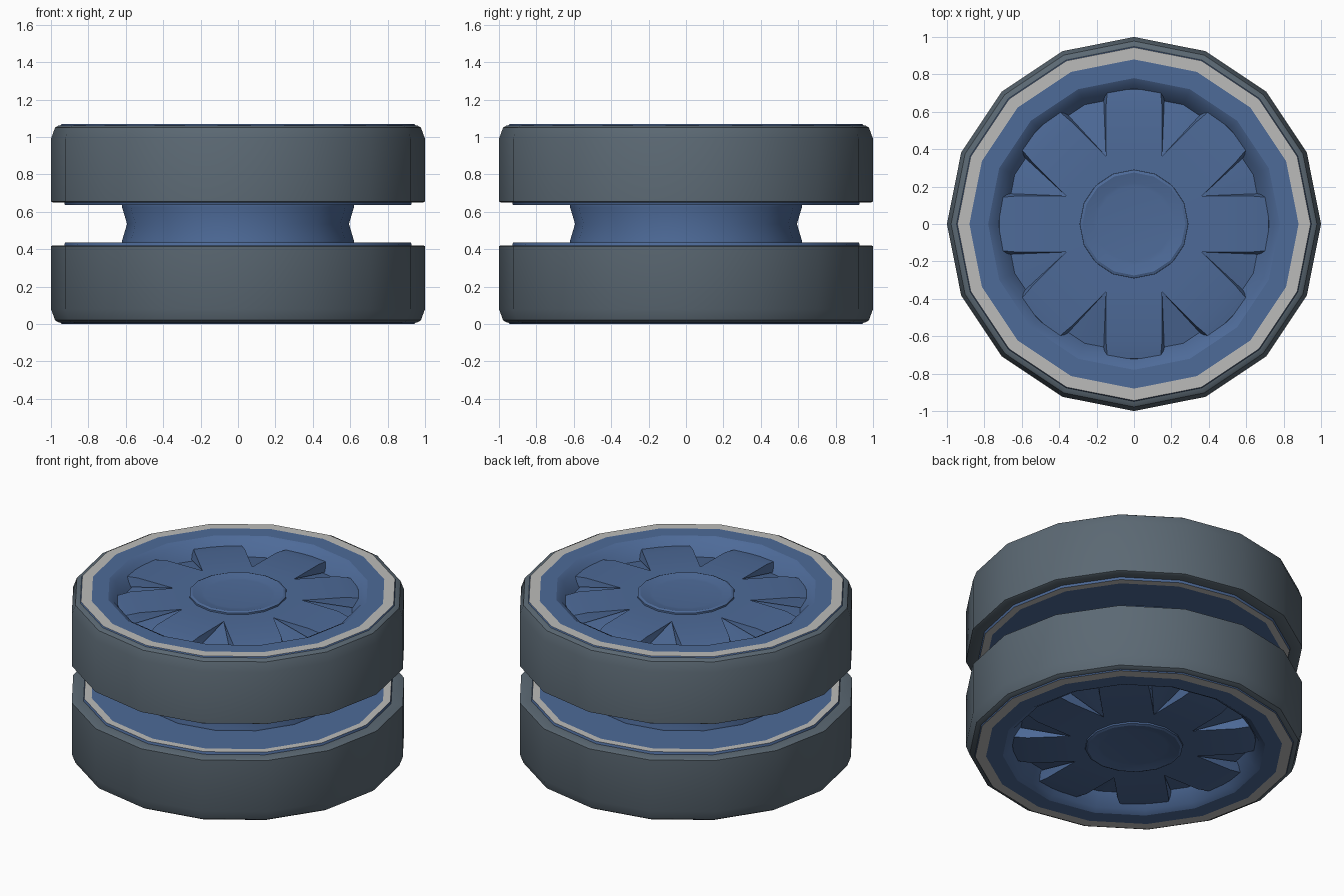
import bpy, bmesh
from math import cos, sin, pi, radians

cube = bpy.data.objects.get("Cube")
if cube:
    bpy.data.objects.remove(cube, do_unlink=True)

SIDES = 16
MID = 0.535   # height of the mirror plane between both wheels


def material(name, rgb):
    m = bpy.data.materials.new(name)
    m.use_nodes = True
    m.diffuse_color = (*rgb, 1)
    bsdf = m.node_tree.nodes["Principled BSDF"]
    bsdf.inputs["Base Color"].default_value = (*rgb, 1)
    bsdf.inputs["Roughness"].default_value = 0.8
    return m


GREY = material("tyre grey", (0.105, 0.14, 0.172))
BLUE = material("rim blue", (0.075, 0.145, 0.315))
WHITE = material("wall white", (0.50, 0.50, 0.49))


def finish(name, bm, mats):
    """Turn the bmesh into a smooth object mirrored to the lower wheel."""
    bmesh.ops.remove_doubles(bm, verts=bm.verts, dist=1e-5)
    me = bpy.data.meshes.new(name)
    bm.to_mesh(me)
    bm.free()
    for m in mats:
        me.materials.append(m)
    ob = bpy.data.objects.new(name, me)
    ob.location.z = MID
    bpy.context.collection.objects.link(ob)
    bpy.ops.object.select_all(action='DESELECT')
    ob.select_set(True)
    bpy.context.view_layer.objects.active = ob
    bpy.ops.object.shade_smooth_by_angle(angle=radians(28))
    mod = ob.modifiers.new("both wheels", 'MIRROR')
    mod.use_axis = (False, False, True)
    return ob


def lathe(name, profile, mats, painted=()):
    """Spin (radius, height) points; segments in painted use material 1."""
    bm = bmesh.new()
    for k in range(SIDES):
        a, b = 2 * pi * k / SIDES, 2 * pi * (k + 1) / SIDES
        for i, ((r0, z0), (r1, z1)) in enumerate(zip(profile, profile[1:])):
            pts = [(r0 * cos(a), r0 * sin(a), z0), (r0 * cos(b), r0 * sin(b), z0),
                   (r1 * cos(b), r1 * sin(b), z1), (r1 * cos(a), r1 * sin(a), z1)]
            if r0 == 0:
                pts.pop(1)
            if r1 == 0:
                pts.pop()
            f = bm.faces.new([bm.verts.new(p) for p in pts])
            f.material_index = int(i in painted)
    return finish(name, bm, mats)


# Tyre: outer tread with a bevelled shoulder
lathe("tyre", [(0.92, 0.115), (0.99, 0.115), (1.0, 0.12), (1.0, 0.455),
               (0.978, 0.515), (0.96, 0.526), (0.94, 0.528)], [GREY])

# Rim: inner face, white walls and the sloping recess
inner = [(0.55, 0.1), (0.88, 0.1), (0.925, 0.1), (0.93, 0.118)]
outer = [(0.952, 0.522), (0.944, 0.534), (0.88, 0.534), (0.78, 0.534),
         (0.745, 0.515), (0.69, 0.435), (0.36, 0.505)]
lathe("rim_inner_face", inner, [BLUE, WHITE], painted=(1,))
lathe("rim_outer_face", outer, [BLUE, WHITE], painted=(1,))

# Axle: waisted towards the mirror plane
lathe("axle", [(0.593, 0), (0.62, 0.09), (0.62, 0.102)], [BLUE])

# Hub cap with a shallow dish
lathe("hub_cap", [(0.292, 0.49), (0.29, 0.518), (0.275, 0.524),
                  (0.22, 0.512), (0.2, 0.51), (0, 0.51)], [BLUE])

# Spokes: eight wedges meeting at the centre, ends falling into the recess
bm = bmesh.new()
for k in range(8):
    c, s = cos(k * pi / 4), sin(k * pi / 4)

    def v(x, y, z):
        return bm.verts.new((x * c - y * s, x * s + y * c, z))

    hub = v(0, 0, 0.508)
    r, l = v(0.362, -0.15, 0.508), v(0.362, 0.15, 0.508)
    r1, l1 = v(0.62, -0.15, 0.506), v(0.62, 0.15, 0.506)
    r2, l2 = v(0.72, -0.142, 0.488), v(0.72, 0.142, 0.488)
    r3, l3 = v(0.73, -0.165, 0.425), v(0.73, 0.165, 0.425)
    for face in ((hub, r, l), (r, r1, l1, l), (r1, r2, l2, l1),
                 (r2, r3, l3, l2), (r, r3, r1), (r1, r3, r2),
                 (l, l1, l3), (l1, l2, l3)):
        bm.faces.new(face)
finish("spokes", bm, [BLUE])
